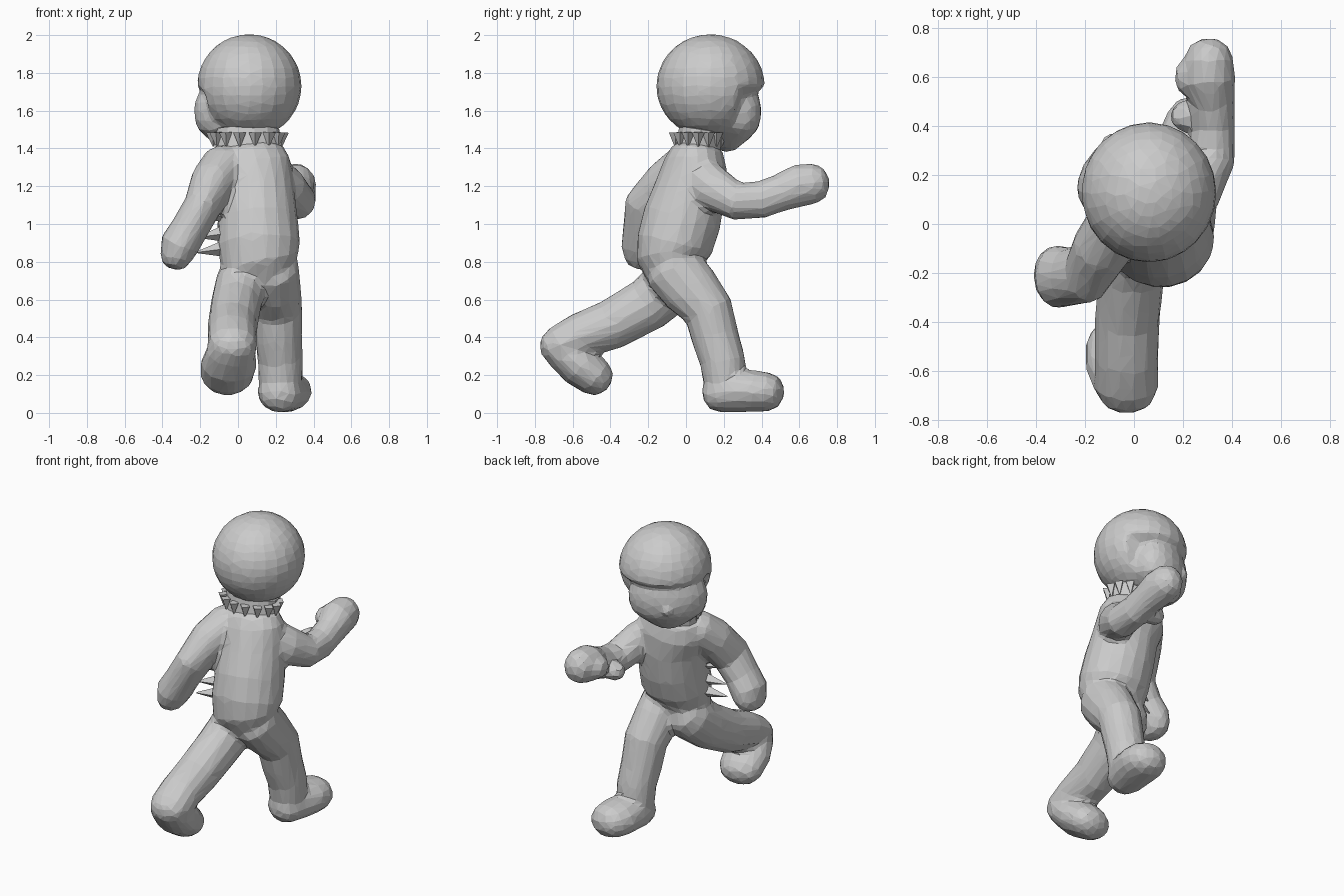
import bpy, bmesh, math, random
from mathutils import Vector, Matrix

if "Cube" in bpy.data.objects:
    bpy.data.objects.remove(bpy.data.objects["Cube"])

random.seed(4)
grey = bpy.data.materials.new("plain grey")
grey.diffuse_color = (0.6, 0.6, 0.6, 1)
grey.use_nodes = True
grey.node_tree.nodes["Principled BSDF"].inputs["Base Color"].default_value = grey.diffuse_color


def finish(name, bm):
    bmesh.ops.recalc_face_normals(bm, faces=bm.faces)
    mesh = bpy.data.meshes.new(name)
    bm.to_mesh(mesh)
    bm.free()
    mesh.materials.append(grey)
    obj = bpy.data.objects.new(name, mesh)
    bpy.context.collection.objects.link(obj)
    return obj


def limb(name, pts, sides=14, cap=0.8, floor=None):
    """Tube through (x, y, z, half width, half thickness) with round ends."""
    cs = [Vector(p[:3]) for p in pts]
    tans = [(cs[min(i + 1, len(cs) - 1)] - cs[max(i - 1, 0)]).normalized() for i in range(len(cs))]
    rings = [(c, t, p[3], p[4]) for c, t, p in zip(cs, tans, pts)]

    def dome(ring, sign):
        c, t, a, b = ring
        r = min(a, b) * cap * sign
        return [(c + t * r * math.sin(k), t, a * math.cos(k), b * math.cos(k))
                for k in (math.radians(38), math.radians(66), math.radians(84))]

    rings = dome(rings[0], -1)[::-1] + rings + dome(rings[-1], 1)
    bm = bmesh.new()
    loops = []
    for c, t, a, b in rings:
        u = (Vector((1, 0, 0)) - t * t.x).normalized()
        v = t.cross(u)
        loop = []
        for k in range(sides):
            w = 2 * math.pi * k / sides
            p = c + u * a * math.cos(w) + v * b * math.sin(w)
            if floor is not None:
                p.z = max(p.z, floor)
            loop.append(bm.verts.new(p))
        loops.append(loop)
    for l, m in zip(loops, loops[1:]):
        for k in range(sides):
            n = (k + 1) % sides
            bm.faces.new((l[k], l[n], m[n], m[k]))
    bm.faces.new(loops[0])
    bm.faces.new(loops[-1])
    return finish(name, bm)


def blob(name, centre, radii, turn=0, shape=None, seg=20, rows=14):
    bm = bmesh.new()
    bmesh.ops.create_uvsphere(bm, u_segments=seg, v_segments=rows, radius=1)
    m = Matrix.Translation(centre) @ Matrix.Rotation(turn, 4, 'Z') @ Matrix.Diagonal((*radii, 1))
    bm.transform(m)
    if shape:
        for v in bm.verts:
            shape(v.co)
    return finish(name, bm)


def spike(name, base, tip, r=0.03):
    a, b = Vector(base), Vector(tip)
    bm = bmesh.new()
    q = (b - a).to_track_quat('Z', 'Y').to_matrix().to_4x4()
    bmesh.ops.create_cone(bm, cap_ends=True, segments=4, radius1=r, radius2=0.004, depth=(b - a).length,
                          matrix=Matrix.Translation((a + b) / 2) @ q)
    return finish(name, bm)


def fuse(name, parts, ratio):
    """Melt overlapping parts into one low-poly skin."""
    with bpy.context.temp_override(active_object=parts[0], object=parts[0],
                                   selected_objects=parts, selected_editable_objects=parts):
        bpy.ops.object.join()
    obj = parts[0]
    obj.name = name
    mod = obj.modifiers.new("skin", 'REMESH')
    mod.mode, mod.voxel_size = 'VOXEL', 0.016
    mod = obj.modifiers.new("soften", 'SMOOTH')
    mod.factor, mod.iterations = 0.5, 6
    obj.modifiers.new("facets", 'DECIMATE').ratio = ratio
    return obj


# Head: hair cap opened on the face side, face turned to the left
HEAD = Vector((0.06, 0.13, 1.73))
LOOK = Vector((-0.55, 0.83, 0)).normalized()
TURN = math.atan2(-LOOK.x, LOOK.y)


def hair_shape(co):
    d = co - HEAD
    if co.z < 1.69 and d.dot(LOOK) > 0.04:
        co.x, co.y = HEAD.x + d.x * 0.8, HEAD.y + d.y * 0.8
    co.z = max(co.z, 1.465)


def face_shape(co):
    # narrow the jaw towards the chin
    k = 1 - 0.35 * max(0, 1.5 - co.z) / 0.12
    co.x = -0.03 + (co.x + 0.03) * max(k, 0.75)
    co.y = 0.23 + (co.y - 0.23) * max(k, 0.75)


fuse("head", [
    blob("hair", HEAD, (0.277, 0.288, 0.275), 0, hair_shape, 24, 18),
    blob("face", (-0.015, 0.21, 1.595), (0.24, 0.165, 0.215), TURN, face_shape),
    blob("nose", Vector((-0.02, 0.215, 1.56)) + LOOK * 0.15, (0.035, 0.03, 0.035), TURN, None, 8, 6),
], 0.07)

# Neck with a ragged collar of small teeth
limb("neck", [(0.05, 0.06, 1.37, 0.17, 0.12), (0.05, 0.08, 1.5, 0.17, 0.12)], 14, 0.1)
for i in range(14):
    w = 2 * math.pi * i / 14
    x, y = math.cos(w), math.sin(w)
    spike("collar_tooth", (0.05 + 0.185 * x, 0.065 + 0.125 * y, 1.485),
          (0.05 + 0.18 * x, 0.065 + 0.125 * y, 1.41), 0.034)

body = []
# Torso, leaning forward
body.append(limb("torso", [
    (0.15, -0.06, 0.72, 0.16, 0.14), (0.115, -0.08, 0.8, 0.21, 0.18),
    (0.11, -0.06, 0.89, 0.22, 0.205), (0.103, -0.02, 1.03, 0.213, 0.21),
    (0.09, 0.025, 1.19, 0.205, 0.19), (0.06, 0.05, 1.31, 0.22, 0.17),
    (0.05, 0.06, 1.39, 0.19, 0.14)], 18, 0.3))
# Right arm swings forward, with a fist
body.append(limb("right_arm", [
    (0.16, 0.04, 1.27, 0.11, 0.13), (0.26, 0.14, 1.19, 0.105, 0.12),
    (0.315, 0.27, 1.12, 0.1, 0.102), (0.325, 0.4, 1.13, 0.088, 0.1),
    (0.32, 0.5, 1.165, 0.092, 0.1), (0.305, 0.6, 1.205, 0.11, 0.115),
    (0.305, 0.68, 1.215, 0.1, 0.108)]))
body.append(blob("thumb", (0.23, 0.6, 1.2), (0.065, 0.085, 0.07)))
body.append(blob("wrist_fold", (0.22, 0.44, 1.12), (0.075, 0.065, 0.06)))
# Left arm swings back
body.append(limb("left_arm", [
    (-0.07, 0.0, 1.31, 0.125, 0.12), (-0.135, -0.1, 1.22, 0.12, 0.125),
    (-0.19, -0.2, 1.09, 0.1, 0.13), (-0.26, -0.215, 0.97, 0.1, 0.12),
    (-0.31, -0.215, 0.89, 0.105, 0.13), (-0.33, -0.21, 0.825, 0.085, 0.12)]))
# Front leg and flat-soled foot
body.append(limb("front_leg", [
    (0.18, -0.08, 0.78, 0.14, 0.16), (0.195, 0.02, 0.66, 0.138, 0.158),
    (0.21, 0.12, 0.54, 0.132, 0.135), (0.215, 0.155, 0.4, 0.125, 0.128),
    (0.225, 0.195, 0.27, 0.12, 0.122), (0.225, 0.21, 0.14, 0.115, 0.115)], 14, 0.4))
body.append(limb("front_foot", [
    (0.22, 0.17, 0.105, 0.115, 0.105), (0.235, 0.27, 0.115, 0.135, 0.115),
    (0.25, 0.37, 0.115, 0.145, 0.112), (0.262, 0.435, 0.11, 0.13, 0.105)], 14, 0.8, 0.004))
# Back leg and trailing foot
body.append(limb("back_leg", [
    (0.02, -0.06, 0.69, 0.14, 0.15), (-0.01, -0.2, 0.575, 0.135, 0.145),
    (-0.028, -0.4, 0.465, 0.133, 0.135), (-0.03, -0.56, 0.41, 0.13, 0.122),
    (-0.03, -0.67, 0.355, 0.13, 0.11)], 14, 0.95))
body.append(limb("back_foot", [
    (-0.035, -0.66, 0.33, 0.13, 0.1), (-0.05, -0.57, 0.255, 0.15, 0.115),
    (-0.06, -0.48, 0.19, 0.14, 0.105)], 14, 0.85))
fuse("body", body, 0.055)

# Torn scraps at the left side, hip and crotch
for z, x in ((0.85, -0.22), (0.93, -0.21), (1.03, -0.16)):
    spike("side_scrap", (-0.07, -0.08, z + 0.02), (x, -0.12, z), 0.045)
spike("hip_scrap", (0.06, -0.2, 0.76), (0.15, -0.22, 0.76), 0.035)
for y in (-0.12, -0.05):
    spike("crotch_scrap", (0.1, y, 0.68), (0.1, y - 0.03, 0.58), 0.035)
